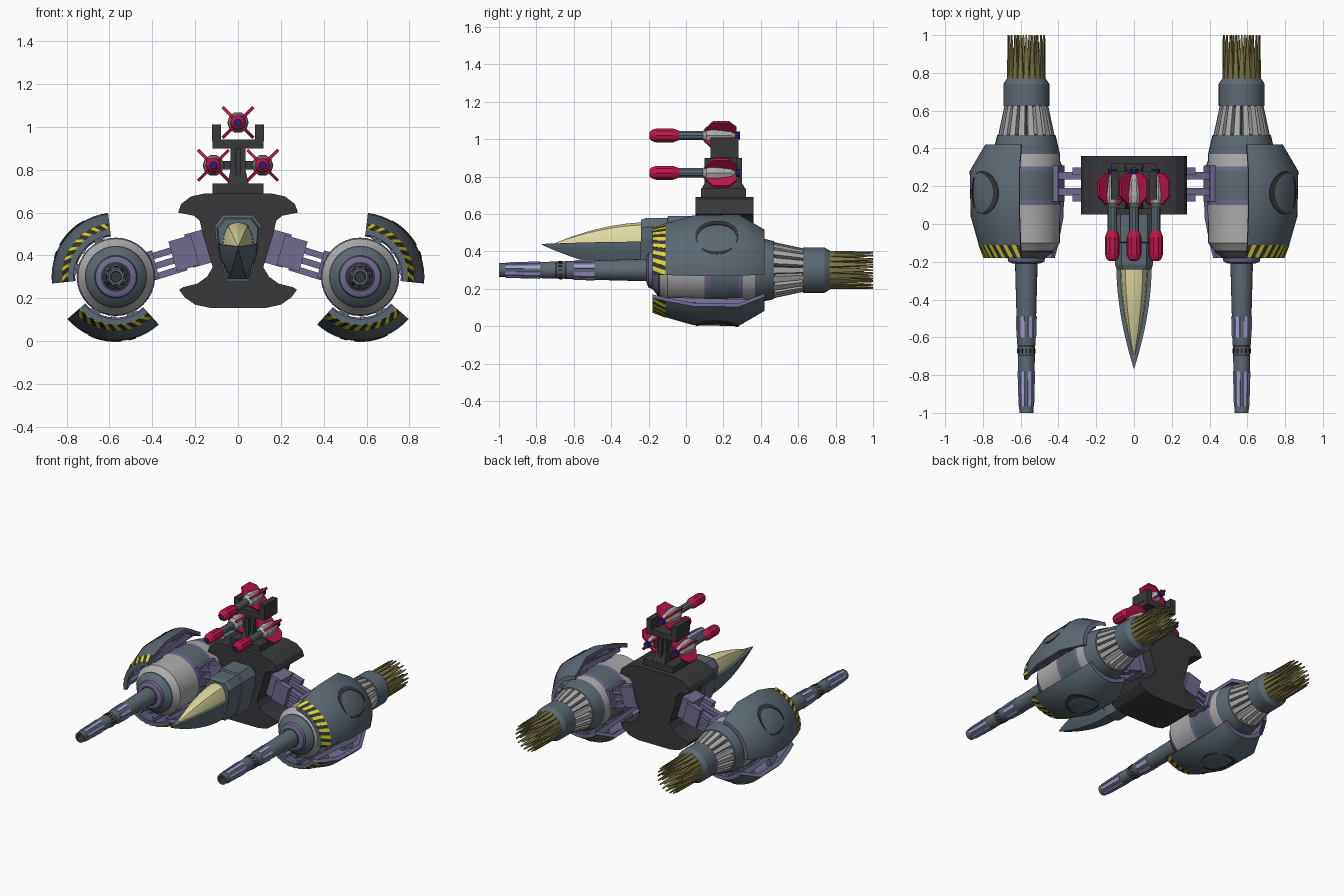
import bpy, bmesh
from math import sin, cos, pi, radians

if "Cube" in bpy.data.objects:
    bpy.data.objects.remove(bpy.data.objects["Cube"])

COLOURS = {
    "slate": (.105, .14, .17), "light_grey": (.42, .41, .42), "charcoal": (.04, .038, .044),
    "purple": (.16, .145, .28), "lavender": (.36, .35, .66), "yellow": (.75, .70, .04),
    "crimson": (.52, .008, .07), "olive": (.20, .175, .06), "canopy_cream": (.74, .70, .36),
    "navy": (.02, .015, .18)}
MATS = {}
for n, c in COLOURS.items():
    MATS[n] = bpy.data.materials.new(n)
    MATS[n].diffuse_color = (*c, 1)
EX, EZ = .57, .30          # engine axis


def part(name, lofts, mirror=False, smooth=False):
    """One object from lofts: (rings, colour or colour(i, j), cap colour)."""
    bm, used = bmesh.new(), []

    def idx(m):
        if m not in used:
            used.append(m)
        return used.index(m)
    for rings, mat, cap in lofts:
        vs = [[bm.verts.new(p) for p in r] for r in rings]
        n = len(vs[0])
        for i in range(len(vs) - 1):
            for j in range(n):
                k = (j + 1) % n
                f = bm.faces.new((vs[i][j], vs[i][k], vs[i + 1][k], vs[i + 1][j]))
                f.material_index = idx(mat(i, j) if callable(mat) else mat)
        if cap:
            for r in (vs[0], vs[-1]):
                bm.faces.new(r).material_index = idx(cap)
    bmesh.ops.recalc_face_normals(bm, faces=bm.faces)
    me = bpy.data.meshes.new(name)
    bm.to_mesh(me)
    bm.free()
    for m in used:
        me.materials.append(MATS[m])
    ob = bpy.data.objects.new(name, me)
    bpy.context.collection.objects.link(ob)
    if mirror:
        ob.modifiers.new("mirror", "MIRROR").use_mirror_merge = False
    if smooth:
        bpy.ops.object.select_all(action='DESELECT')
        ob.select_set(True)
        bpy.context.view_layer.objects.active = ob
        bpy.ops.object.shade_smooth_by_angle(angle=radians(32))
    return ob


def lathe(x, z, prof, sides):
    """Turned along y; prof = (y, r, colour of the following band)."""
    rings = [[(x + r * cos(2 * pi * k / sides), y, z + r * sin(2 * pi * k / sides))
              for k in range(sides)] for y, r, m in prof]
    return rings, lambda i, j: prof[i][2], prof[-1][2]


def prism(pts, y0, y1, mat):
    return [[(x, y, z) for x, z in pts] for y in (y0, y1)], mat, mat


def rect(x0, x1, z0, z1):
    return [(x0, z0), (x1, z0), (x1, z1), (x0, z1)]


def bar(p, q, h):
    """Front-view rectangle along p-q of height h."""
    dx, dz = q[0] - p[0], q[1] - p[1]
    l = (dx * dx + dz * dz) ** .5
    nx, nz = -dz / l * h / 2, dx / l * h / 2
    return [(p[0] + nx, p[1] + nz), (q[0] + nx, q[1] + nz), (q[0] - nx, q[1] - nz), (p[0] - nx, p[1] - nz)]


def radial(angles, ends, mat, x=EX, z=EZ):
    """Slats round the engine axis; ends = (y, r_in, r_out, half width)."""
    out = []
    for a in angles:
        c, s = cos(a), sin(a)
        out.append(([[(x + r * c - w * s, y, z + r * s + w * c)
                      for r, w in ((ri, -h), (ro, -h), (ro, h), (ri, h))]
                     for y, ri, ro, h in ends], mat, mat))
    return out


def turn(n, off=0):
    return [2 * pi * (k + off) / n for k in range(n)]


# engine bodies
part("engine_body", [lathe(EX, EZ, [
    (-.21, .07, "purple"), (-.20, .095, "purple"), (-.18, .10, "slate"), (-.15, .14, "charcoal"),
    (-.14, .145, "light_grey"), (-.10, .178, "light_grey"), (.10, .18, "purple"), (.13, .183, "slate"),
    (.28, .183, "purple"), (.305, .18, "light_grey"), (.37, .178, "slate"), (.47, .155, "slate"),
    (.48, .11, "charcoal"), (.62, .085, "slate"), (.625, .122, "slate"), (.74, .122, "slate"),
    (.77, .103, "slate"), (.772, .09, "charcoal"), (.76, .02, "charcoal")], 32)], True, True)
part("engine_ribs", radial(turn(18), [(.43, .12, .158, .018), (.63, .08, .115, .013)], "light_grey"), True)
spikes = radial(turn(20), [(.75, .08, .102, .0155), (1.0, .094, .1, .004)], "olive")
spikes += radial(turn(12, .5), [(.75, .045, .07, .015), (1.0, .06, .066, .004)], "olive")
part("exhaust_spikes", spikes, True)

# gun barrels with inlaid strips
part("gun_barrel", [lathe(EX, EZ, [
    (-.2, .06, "slate"), (-.64, .048, "charcoal"), (-.65, .046, "slate"), (-.69, .045, "charcoal"),
    (-.70, .0455, "slate"), (-1, .037, "slate"), (-1, .026, "charcoal"), (-.93, .024, "charcoal")], 24)],
    True, True)
strips = radial(turn(8, .5), [(-.965, .03, .0415, .008), (-.78, .035, .0465, .009)], "lavender")
strips += radial(turn(8, .5), [(-.60, .04, .0525, .010), (-.49, .043, .0555, .011)], "lavender")
strips += radial(turn(12), [(-.685, .04, .0485, .006), (-.66, .04, .0495, .006)], "charcoal")
part("barrel_strips", strips, True)

# armour shells
SHELL = [(-.18, .225), (-.11, .252), (.04, .295), (.28, .30), (.42, .218)]


def shell_r(y):
    for (a, ra), (b, rb) in zip(SHELL, SHELL[1:]):
        if y <= b:
            return ra + (rb - ra) * (y - a) / (b - a)


def on_shell(a, y, lift):
    r = shell_r(y) + lift
    return (EX + r * cos(a), y, EZ + r * sin(a))


def crescent(a0, t0, t1, thick):
    rings = []
    for k in range(21):
        t = t0 + (t1 - t0) * k / 20
        ri = .115 - thick * sin(pi * k / 20) - .002
        rings.append([on_shell(a0 + rr * cos(t) / .3, .165 + rr * sin(t), l)
                      for rr, l in ((ri, -.003), (.115, -.003), (.115, .004), (ri, .004))])
    return rings, "charcoal", "charcoal"


section = SHELL + [(y, r - .028) for y, r in reversed(SHELL)]
for label, lo, hi in (("upper", -6, 83), ("lower", -132, -41)):
    a0, a1 = radians(lo), radians(hi)
    mid = (a0 + a1) / 2
    rings = [[(EX + r * cos(a), y, EZ + r * sin(a)) for y, r in section]
             for a in [a0 + (a1 - a0) * k / 14 for k in range(15)]]
    part(label + "_armour_shell", [(rings, lambda i, j: "charcoal" if j == 0 else
                                    "slate" if j < 4 or j == 9 else "purple", "purple")], True, True)
    # hazard stripes at the front rim
    stripes, n, w = [], 8, (a1 - a0) / 8
    for k in range(n):
        b = a0 + k * w
        stripes.append(([[on_shell(min(a1, b + sh + d), y, l) for d, l in
                          ((0, -.003), (w * .5, -.003), (w * .5, .003), (0, .003))]
                         for y, sh in ((-.18, w * .55), (-.11, 0))], "yellow", "yellow"))
    part(label + "_hazard_stripes", stripes, True)
    part(label + "_shell_marking", [crescent(mid, -2.0, 2.0, .03), crescent(mid, pi - .8, pi + .8, .014)], True)
    # struts holding the shell to the engine
    struts = []
    for y in (-.05, .22):
        struts += radial([mid - .45, mid + .45], [(y, .16, .255, .02), (y + .09, .16, .265, .02)], "slate")
    struts += radial([mid - .55, mid, mid + .55], [(-.14, .185, .21, .012), (.36, .2, .24, .012)], "purple")
    part(label + "_shell_struts", struts, True)

# fuselage: dark hull with flared top and bottom
half = [(.13, .155), (.2, .17), (.25, .205), (.275, .24), (.255, .252), (.19, .268), (.145, .30), (.118, .345),
        (.165, .50), (.178, .56), (.205, .585), (.28, .60), (.265, .64), (.22, .675), (.15, .69)]
part("fuselage", [prism(half + [(-x, z) for x, z in reversed(half)], .05, .36, "charcoal")])

# cockpit collar and nose
hexa = [(.05, .29), (.095, .47), (.10, .53), (.065, .578)]
hexa += [(-x, z) for x, z in reversed(hexa)]


def collar(y, s):
    return [(x * s, y, .45 + (z - .45) * s) for x, z in hexa]


part("cockpit_collar", [([collar(-.24, .93), collar(-.215, 1), collar(-.10, 1), collar(-.095, 1.09),
                          collar(.08, 1.09)], "slate", "slate")])
hull, glass = [], []
for k in range(13):
    u = min(1 - (1 - k / 12) ** 1.4, .999)
    g = 1 - u ** 1.8
    y, w, zb = -.24 - .53 * u, .093 * g, .435 - .135 * g
    h = [(w, .44 + .012 * g), (w * .92, .44 - .05 * g), (w * .4, zb)]
    hull.append([(x, y, z) for x, z in h] + [(-x, y, z) for x, z in reversed(h)])
    y, t = -.22 - .49 * u, .115 * g
    c = [(w * .8, .44), (w * .72, .44 + t * .5), (w * .5, .44 + t * .88), (w * .15, .44 + t)]
    glass.append([(x, y, z) for x, z in c] + [(-x, y, z) for x, z in reversed(c)])
part("nose_hull", [(hull, "slate", "slate")], smooth=True)
part("canopy", [(glass, "canopy_cream", "canopy_cream")], smooth=True)

# linkage arms between fuselage and engines
arm = [prism(bar((.14, .445), (.23, .42), .16), .14, .28, "purple"),
       prism(bar((.20, .425), (.305, .395), .145), .12, .16, "purple"),
       prism(bar((.20, .425), (.305, .395), .145), .26, .30, "purple"),
       prism(bar((.385, .36), (.46, .34), .13), .12, .31, "purple")]
for z in (.445, .395, .345):
    for y in (.15, .235):
        arm.append(prism(bar((.24, z), (.45, z - .065), .03), y, y + .04, "purple"))
part("linkage_arm", arm, True)

# missile rack
part("rack_pedestal", [prism(rect(-.12, .12, .685, .735), .08, .32, "charcoal"),
                       ([[(x, y, z) for x, y in ((-w, a), (w, a), (w, b), (-w, b))] for w, a, b, z in
                         ((.05, .08, .32, .73), (.035, .12, .28, .80), (.035, .14, .27, .92))],
                        "charcoal", "charcoal"),
                       prism(rect(-.014, .014, .73, .9), .10, .30, "charcoal"),
                       prism(rect(-.12, .12, .90, .94), .13, .28, "charcoal")])
part("rack_uprights", [prism(rect(.08, .122, .935, 1.01), .13, .28, "charcoal"),
                       prism(rect(.03, .09, .80, .84), .15, .25, "charcoal")], True)


def missile(name, x, z, mirror):
    body = lathe(x, z, [(-.195, .018, "crimson"), (-.185, .03, "crimson"), (-.16, .039, "crimson"),
                        (-.07, .039, "crimson"), (-.035, .026, "slate"), (.09, .026, "light_grey"),
                        (.11, .045, "light_grey"), (.15, .05, "light_grey"), (.24, .036, "light_grey"),
                        (.265, .02, "navy"), (.29, .024, "navy")], 10)
    fins = []
    for a in turn(4, .5):
        c, s = cos(a), sin(a)
        fins.append(([[(x + r * c - o * s, y, z + r * s + o * c) for y, r in
                       ((.1, .02), (.1, .045), (.145, .102), (.23, .102), (.27, .06), (.27, .02))]
                      for o in (-.007, .007)], "crimson", "crimson"))
    part(name + "_body", [body], mirror)
    part(name + "_fins", fins, mirror)


missile("top_missile", 0, 1.02, False)
missile("side_missile", .115, .82, True)

for m in bpy.data.materials:
    if m.users and not m.is_grease_pencil:
        m.use_nodes = True
        m.node_tree.nodes["Principled BSDF"].inputs["Base Color"].default_value = m.diffuse_color
